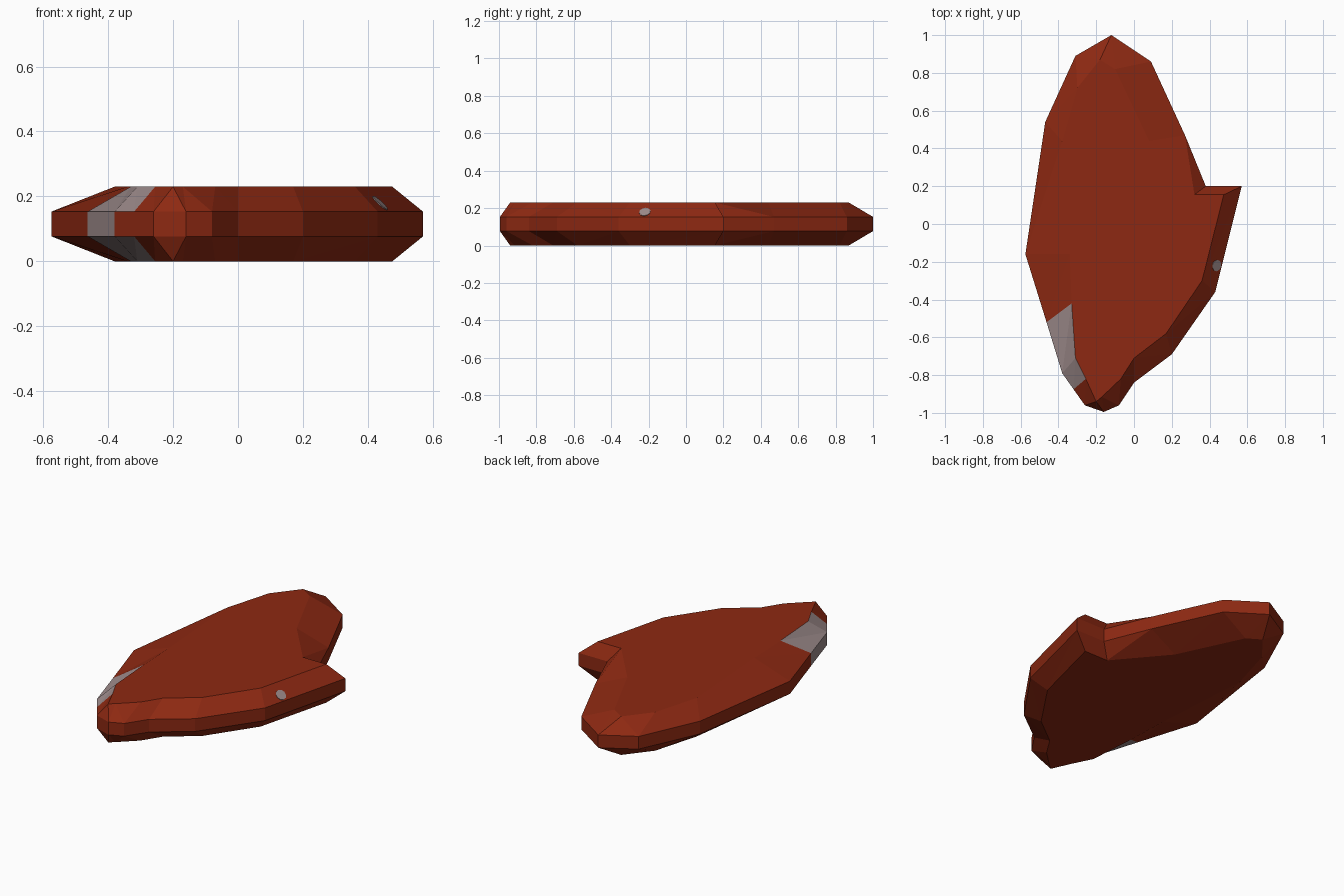
import bpy, bmesh
from mathutils import Vector

if "Cube" in bpy.data.objects:
    bpy.data.objects.remove(bpy.data.objects["Cube"])


def material(name, rgb):
    m = bpy.data.materials.new(name)
    m.diffuse_color = (*rgb, 1)
    m.use_nodes = True
    m.node_tree.nodes["Principled BSDF"].inputs["Base Color"].default_value = m.diffuse_color
    return m


red = material("rust red", (0.27, 0.022, 0.006))
grey = material("stone grey", (0.34, 0.26, 0.26))

# Clockwise outline: (outer x, outer y, inner x, inner y) of the chamfered slab
OUTLINE = [
    (-0.12, 1.00, -0.18, 0.87), (0.09, 0.86, -0.10, 0.82),
    (0.27, 0.47, 0.08, 0.44), (0.38, 0.20, 0.32, 0.155),
    (0.57, 0.20, 0.475, 0.155), (0.43, -0.36, 0.36, -0.30),
    (0.20, -0.69, 0.17, -0.58), (0.00, -0.84, 0.00, -0.71),
    (-0.08, -0.96, -0.07, -0.82), (-0.16, -0.995, -0.17, -0.915),
    (-0.26, -0.96, -0.20, -0.94), (-0.32, -0.875, -0.255, -0.82),
    (-0.38, -0.79, -0.31, -0.71), (-0.463, -0.52, -0.33, -0.42),
    (-0.575, -0.16, -0.34, -0.16), (-0.47, 0.54, -0.38, 0.44),
    (-0.31, 0.89, -0.30, 0.72),
]
HEIGHT, LOW, HIGH = 0.23, 0.077, 0.153
GREY_WALL, GREY_SLOPE = {12}, {11, 12}   # worn patch on the left edge


def finish(bm, name, mats):
    bmesh.ops.recalc_face_normals(bm, faces=bm.faces)
    me = bpy.data.meshes.new(name)
    bm.to_mesh(me)
    bm.free()
    for m in mats:
        me.materials.append(m)
    ob = bpy.data.objects.new(name, me)
    bpy.context.collection.objects.link(ob)
    return ob


# Slab: straight wall, chamfer above and below, flat caps
bm = bmesh.new()
n = len(OUTLINE)
lower, upper = ([bm.verts.new((p[0], p[1], z)) for p in OUTLINE] for z in (LOW, HIGH))
bottom, top = ([bm.verts.new((p[2], p[3], z)) for p in OUTLINE] for z in (0, HEIGHT))
for i in range(n):
    j = (i + 1) % n
    bm.faces.new((lower[i], lower[j], upper[j], upper[i])).material_index = int(i in GREY_WALL)
    for edge, cap in ((upper, top), (lower, bottom)):
        for tri in ((edge[i], edge[j], cap[j]), (edge[i], cap[j], cap[i])):
            bm.faces.new(tri).material_index = int(i in GREY_SLOPE)
bm.faces.new(top)
bm.faces.new(bottom)
finish(bm, "chamfered_slab", (red, grey))

# Small grey spot lying on the right-hand chamfer
a, b, c = Vector((0.57, 0.20, HIGH)), Vector((0.43, -0.36, HIGH)), Vector((0.36, -0.30, HEIGHT))
normal = (c - a).cross(b - a).normalized()
if normal.z < 0:
    normal.negate()
bm = bmesh.new()
bmesh.ops.create_cone(bm, cap_ends=True, segments=10, radius1=0.031, radius2=0.031, depth=0.006)
spot = finish(bm, "edge_spot", (grey,))
centre = Vector((0.438, -0.22, 0.18))
centre -= normal * (centre - a).dot(normal)
spot.location = centre
spot.rotation_euler = normal.to_track_quat('Z', 'Y').to_euler()
